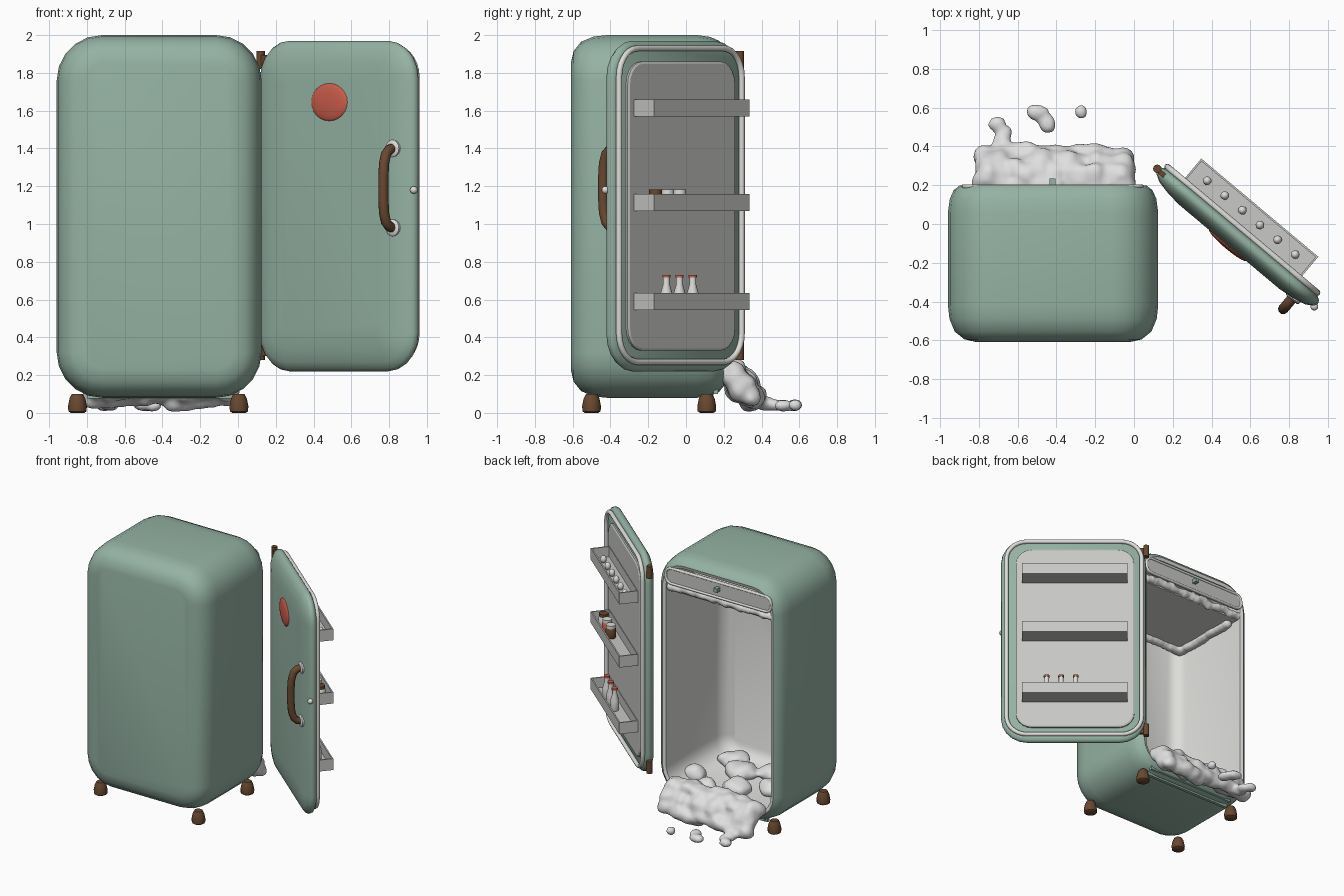
import bpy, bmesh, math, random
from mathutils import Matrix, Vector, noise

if "Cube" in bpy.data.objects:
    bpy.data.objects.remove(bpy.data.objects["Cube"])

random.seed(4)


def material(name, rgb):
    m = bpy.data.materials.new(name)
    m.diffuse_color = (*rgb, 1)
    m.use_nodes = True
    m.node_tree.nodes["Principled BSDF"].inputs["Base Color"].default_value = m.diffuse_color
    return m


GREEN = material("sage green", (0.30, 0.45, 0.37))
WHITE = material("liner white", (0.72, 0.72, 0.70))
GREY = material("light grey", (0.58, 0.58, 0.57))
SNOW = material("snow", (0.74, 0.74, 0.74))
BROWN = material("brown", (0.14, 0.065, 0.03))
RED = material("red", (0.60, 0.11, 0.07))

# Door frame: x runs from hinge to free edge, y points to the inner side
DOOR = Matrix.Translation((0.12, 0.28, 0)) @ Matrix.Rotation(math.radians(-40), 4, 'Z')
WORLD = Matrix.Identity(4)


def finish(name, bm, mats, mtx=WORLD, angle=40):
    bmesh.ops.recalc_face_normals(bm, faces=bm.faces)
    me = bpy.data.meshes.new(name)
    bm.to_mesh(me)
    bm.free()
    ob = bpy.data.objects.new(name, me)
    for m in mats:
        me.materials.append(m)
    bpy.context.collection.objects.link(ob)
    ob.matrix_world = mtx
    bpy.ops.object.select_all(action='DESELECT')
    bpy.context.view_layer.objects.active = ob
    ob.select_set(True)
    bpy.ops.object.shade_smooth_by_angle(angle=math.radians(angle))
    return ob


def round_rect(x0, x1, z0, z1, r, seg=5):
    pts = []
    for cx, cz, a0 in ((x1 - r, z1 - r, 0), (x0 + r, z1 - r, 90),
                       (x0 + r, z0 + r, 180), (x1 - r, z0 + r, 270)):
        for i in range(seg + 1):
            a = math.radians(a0 + 90 * i / seg)
            pts.append((cx + r * math.cos(a), cz + r * math.sin(a)))
    return pts


def loft(name, rect, r, rings, mats, mtx=WORLD, split=99, angle=50):
    """Rounded-rectangle rings (y, inset) joined along y; rings past split use the second colour."""
    x0, x1, z0, z1 = rect
    bm = bmesh.new()
    loops = []
    for y, d in rings:
        pts = round_rect(x0 + d, x1 - d, z0 + d, z1 - d, max(r - d, 0.05))
        loops.append([bm.verts.new((x, y, z)) for x, z in pts])
    n = len(loops[0])
    for k in range(len(loops) - 1):
        a, b = loops[k], loops[k + 1]
        for i in range(n):
            f = bm.faces.new((a[i], a[(i + 1) % n], b[(i + 1) % n], b[i]))
            f.material_index = int(k >= split)
    bm.faces.new(loops[0])
    bm.faces.new(loops[-1]).material_index = int(split < 99)
    return finish(name, bm, mats, mtx, angle)


def lathe(name, profile, mat, mtx, sides=16):
    bm = bmesh.new()
    rows = [[bm.verts.new((r * math.cos(2 * math.pi * i / sides),
                           r * math.sin(2 * math.pi * i / sides), z)) for i in range(sides)]
            for r, z in profile]
    for a, b in zip(rows, rows[1:]):
        for i in range(sides):
            bm.faces.new((a[i], a[(i + 1) % sides], b[(i + 1) % sides], b[i]))
    bm.faces.new(rows[0])
    bm.faces.new(rows[-1])
    return finish(name, bm, [mat], mtx)


def boxes(name, spans, mat, mtx=WORLD):
    bm = bmesh.new()
    for x0, x1, y0, y1, z0, z1 in spans:
        m = Matrix.Translation(((x0 + x1) / 2, (y0 + y1) / 2, (z0 + z1) / 2)) \
            @ Matrix.Diagonal((x1 - x0, y1 - y0, z1 - z0, 1))
        bmesh.ops.create_cube(bm, size=1, matrix=m)
    return finish(name, bm, [mat], mtx)


def ball(name, scale, mat, mtx):
    bm = bmesh.new()
    bmesh.ops.create_uvsphere(bm, u_segments=20, v_segments=12, radius=1,
                              matrix=Matrix.Diagonal((*scale, 1)))
    return finish(name, bm, [mat], mtx)


def tube(name, pts, radius, mat, mtx=WORLD, cyclic=False):
    cu = bpy.data.curves.new(name, 'CURVE')
    cu.dimensions = '3D'
    cu.bevel_depth, cu.bevel_resolution, cu.use_fill_caps = radius, 3, True
    sp = cu.splines.new('POLY')
    sp.points.add(len(pts) - 1)
    for p, co in zip(sp.points, pts):
        p.co = (*co, 1)
    sp.use_cyclic_u = cyclic
    cu.materials.append(mat)
    ob = bpy.data.objects.new(name, cu)
    bpy.context.collection.objects.link(ob)
    ob.matrix_world = mtx


def snow(name, blobs, voxel=0.016):
    """Merge lumpy blobs (x, y, z, rx, ry, rz) into one soft mass."""
    bm = bmesh.new()
    for x, y, z, rx, ry, rz in blobs:
        vs = bmesh.ops.create_icosphere(bm, subdivisions=3, radius=1)['verts']
        for v in vs:
            p = Vector((x + v.co.x * rx, y + v.co.y * ry, z + v.co.z * rz))
            k = 1 + 0.25 * noise.noise(p * 14)
            v.co = (x + v.co.x * rx * k, y + v.co.y * ry * k, max(z + v.co.z * rz * k, 0.005))
    ob = finish(name, bm, [SNOW])
    rm = ob.modifiers.new("merge", 'REMESH')
    rm.mode, rm.voxel_size, rm.use_smooth_shade = 'VOXEL', voxel, True
    sm = ob.modifiers.new("soften", 'SMOOTH')
    sm.factor, sm.iterations = 0.5, 3


def at(x, y, z):
    return Matrix.Translation((x, y, z))


# Cabinet shell: green outside, white liner inside, open at the rear
loft("cabinet", (-0.96, 0.125, 0.08, 2.0), 0.24,
     [(-0.61, 0.15), (-0.595, 0.085), (-0.555, 0.035), (-0.49, 0.008), (-0.42, 0), (0.06, 0),
      (0.13, 0.01), (0.175, 0.03), (0.198, 0.06), (0.19, 0.085),
      (-0.42, 0.095), (-0.49, 0.12), (-0.52, 0.18)],
     [GREEN, WHITE], split=8)
boxes("sill_ribs", [(-0.8, -0.03, 0.1, 0.125, 0.075, 0.1),
                    (-0.8, -0.03, 0.145, 0.17, 0.1, 0.13)], GREEN)

# Feet
for x in (-0.85, 0.005):
    for y in (-0.5, 0.11):
        lathe("foot", [(0.035, 0), (0.048, 0.008), (0.05, 0.035), (0.042, 0.075), (0.03, 0.1)],
              BROWN, at(x, y, 0), 12)

# Freezer compartment: shelf, flap, knob and frost
boxes("freezer_shelf", [(-0.88, 0.045, -0.5, 0.16, 1.70, 1.72)], WHITE)
loft("freezer_flap", (-0.885, 0.045, 1.77, 1.90), 0.05, [(0.175, 0), (0.195, 0)], [GREY])
tube("freezer_flap_trim", [(x, 0.195, z) for x, z in
     round_rect(-0.88, 0.04, 1.775, 1.895, 0.05)], 0.01, WHITE, cyclic=True)
boxes("freezer_knob", [(-0.435, -0.405, 0.195, 0.235, 1.83, 1.86)], GREEN)
snow("frost_lip", [(-0.87 + i * 0.04, 0.16, 1.735 + random.uniform(-0.01, 0.01),
                    0.04, 0.035, random.uniform(0.028, 0.042)) for i in range(23)], 0.013)
snow("frost_rear", [(-0.83 + i * 0.05, -0.46, 1.69, 0.045, 0.04, 0.035) for i in range(17)]
     + [(-0.84, -0.42 + i * 0.05, 1.69, 0.04, 0.045, 0.035) for i in range(11)], 0.015)

# Snow spilling over the sill
pile = []
for i in range(11):
    x = -0.755 + i * 0.069
    for y, z, r in ((0.19, 0.215, 0.055), (0.26, 0.205, 0.07), (0.3, 0.145, 0.08),
                    (0.35, 0.08, 0.06)):
        pile.append((x, y + random.uniform(-0.015, 0.02), z + random.uniform(-0.015, 0.015),
                     0.075, r, r))
pile += [(-0.68, 0.42, 0.05, 0.05, 0.05, 0.035), (-0.67, 0.47, 0.04, 0.045, 0.05, 0.03),
         (-0.71, 0.515, 0.04, 0.05, 0.04, 0.032)]
snow("snow_pile", pile)
snow("snow_chunk", [(-0.5, 0.575, 0.04, 0.06, 0.045, 0.033),
                    (-0.45, 0.52, 0.04, 0.045, 0.05, 0.033)])
snow("snow_crumb", [(-0.27, 0.575, 0.04, 0.035, 0.035, 0.033)], 0.012)
snow("snow_inside", [(x, y, 0.2, r, r * 0.85, 0.065) for x, y, r in
     ((-0.16, -0.38, 0.12), (-0.05, -0.04, 0.085), (-0.3, -0.26, 0.13),
      (-0.43, -0.02, 0.11), (-0.5, -0.36, 0.11), (-0.65, -0.15, 0.11), (-0.25, 0.1, 0.09))])

# Open door with domed outer face, seal and inner liner
loft("door", (0, 1.08, 0.22, 1.97), 0.2,
     [(-0.066, 0.2), (-0.057, 0.12), (-0.042, 0.05), (-0.02, 0.012), (0, 0),
      (0.02, 0.006), (0.034, 0.03)], [GREEN], DOOR)
tube("door_seal", [(x, 0.045, z) for x, z in round_rect(0.03, 1.04, 0.27, 1.93, 0.15, 7)],
     0.016, WHITE, DOOR, True)
loft("door_liner", (0.085, 0.97, 0.33, 1.86), 0.12, [(0.03, 0), (0.045, 0), (0.052, 0.012)],
     [GREY], DOOR, angle=30)

# Hinges
for z in (0.28, 1.82):
    lathe("hinge", [(0.022, 0), (0.022, 0.095)], BROWN, at(0.12, 0.285, z), 12)
    boxes("hinge_plate", [(0, 0.05, -0.012, 0.012, z + 0.02, z + 0.075)], BROWN, DOOR)

# Handle, its mounts, the latch and the oval badge
bow = [(0.96, -0.045, 0.98), (0.96, -0.085, 0.985), (0.96, -0.112, 1.01), (0.96, -0.128, 1.06),
       (0.96, -0.133, 1.13)]
tube("handle", bow + [(x, y, 2.38 - z) for x, y, z in reversed(bow)], 0.027, BROWN, DOOR)
for z in (0.98, 1.4):
    lathe("handle_mount", [(0.045, 0), (0.045, 0.022), (0.035, 0.03)], WHITE,
          DOOR @ at(0.96, -0.038, z) @ Matrix.Rotation(math.pi / 2, 4, 'X'))
ball("latch", (0.02, 0.02, 0.02), WHITE, DOOR @ at(1.075, -0.02, 1.18))
ball("badge", (0.127, 0.02, 0.1), RED, DOOR @ at(0.53, -0.064, 1.645))

# Door bins: floor, front, back and two ends
for z in (0.545, 1.07, 1.57):
    t, h = 0.01, z + 0.09
    boxes("door_bin", [(0.137, 0.925, 0.05, 0.19, z, z + t), (0.137, 0.925, 0.18, 0.19, z, h),
                       (0.137, 0.925, 0.05, 0.056, z, h),
                       (0.137, 0.147, 0.05, 0.19, z, h), (0.915, 0.925, 0.05, 0.19, z, h)],
          GREY, DOOR)

# Eggs in the top bin
for i in range(6):
    ball("egg", (0.022, 0.022, 0.029), WHITE, DOOR @ at(0.234 + 0.1185 * i, 0.122, 1.608))

# Jars in the middle bin
for u, body, lid in ((0.63, BROWN, WHITE), (0.73, RED, WHITE), (0.83, WHITE, BROWN)):
    lathe("jar", [(0.034, 0), (0.038, 0.008), (0.038, 0.065), (0.03, 0.08)], body,
          DOOR @ at(u, 0.12, 1.08))
    lathe("jar_lid", [(0.034, 0), (0.034, 0.024)], lid, DOOR @ at(u, 0.12, 1.158))

# Bottles in the bottom bin
for u in (0.523, 0.632, 0.74):
    lathe("bottle", [(0.028, 0), (0.031, 0.01), (0.031, 0.08), (0.018, 0.125), (0.018, 0.165)],
          WHITE, DOOR @ at(u, 0.12, 0.555))
    lathe("bottle_cap", [(0.022, 0), (0.022, 0.014)], RED, DOOR @ at(u, 0.12, 0.716))
